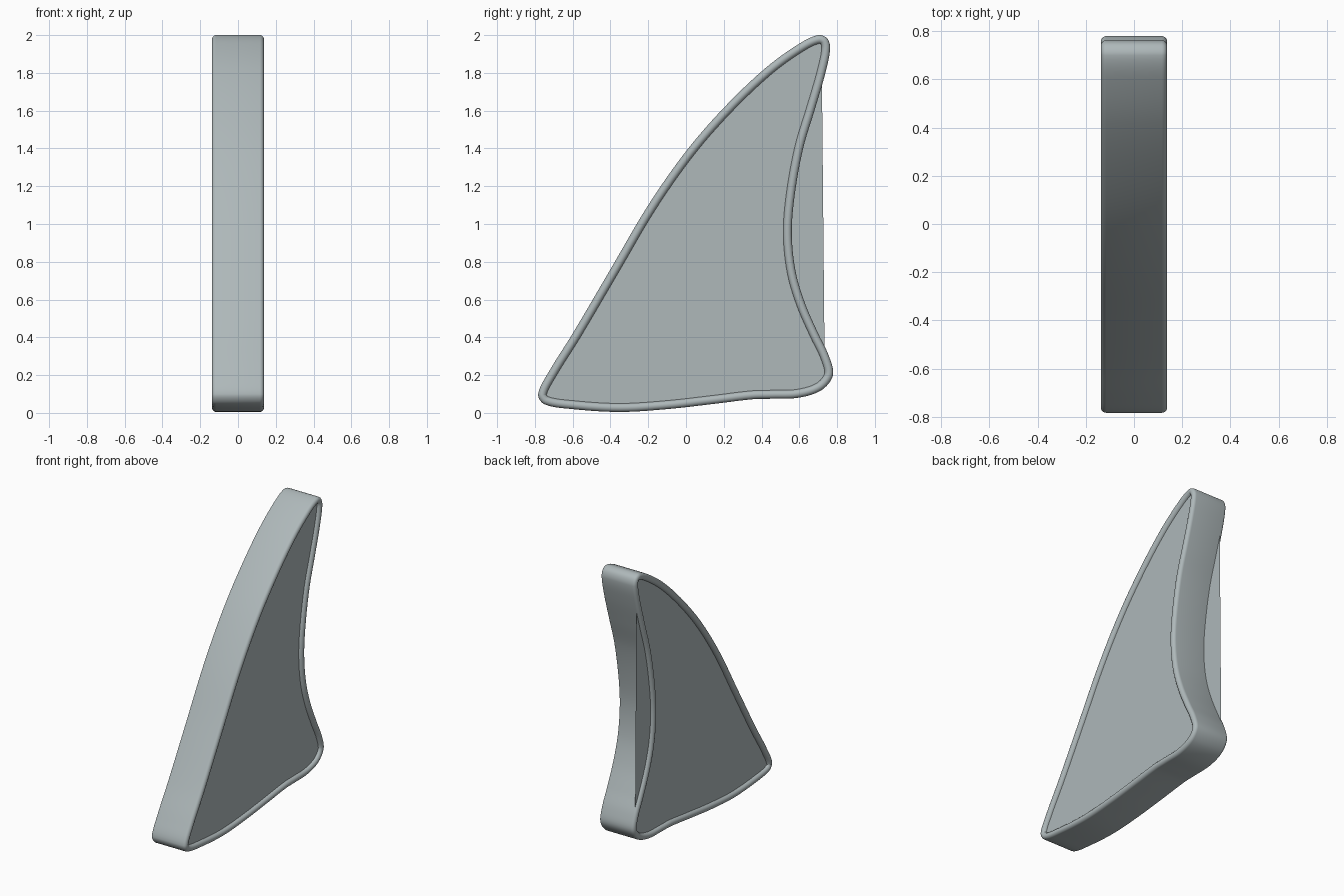
import bpy, bmesh, math
from mathutils import Vector
from mathutils.geometry import convex_hull_2d

if "Cube" in bpy.data.objects:
    bpy.data.objects.remove(bpy.data.objects["Cube"])

# Fin outline (y, z), anticlockwise
P = [Vector(p) for p in [
    (-.783, .10), (-.75, .046), (-.6, .02), (-.35, .005), (-.1, .02), (.15, .048),
    (.35, .072), (.45, .075), (.6, .081), (.72, .122), (.778, .2), (.757, .3),
    (.70, .42), (.63, .58), (.58, .75), (.56, .95), (.575, 1.15), (.62, 1.4),
    (.68, 1.6), (.738, 1.8), (.763, 1.93), (.747, 1.983), (.70, 2.0), (.60, 1.955),
    (.42, 1.825), (.2, 1.615), (0, 1.385), (-.2, 1.1), (-.4, .76), (-.6, .42), (-.725, .22)]]
STEPS = 6
PANEL_X, BEAD = .115, .0225

grey = bpy.data.materials.new("blue_grey")
grey.diffuse_color = (.425, .48, .49, 1)
grey.use_nodes = True
grey.node_tree.nodes["Principled BSDF"].inputs["Base Color"].default_value = grey.diffuse_color


def smooth_loop(pts):
    n = len(pts)
    tan = []
    for i in range(n):
        a, b, c = pts[i - 1], pts[i], pts[(i + 1) % n]
        tan.append((c - a) / ((b - a).length + (c - b).length))
    out = []
    for i in range(n):
        j = (i + 1) % n
        d = (pts[j] - pts[i]).length
        for k in range(STEPS):
            t = k / STEPS
            out.append(pts[i] * (2*t**3 - 3*t*t + 1) + tan[i] * d * (t**3 - 2*t*t + t)
                       + pts[j] * (3*t*t - 2*t**3) + tan[j] * d * (t**3 - t*t))
    return out


def inset(pts, dist):
    out = []
    for i, p in enumerate(pts):
        d = (pts[(i + 1) % len(pts)] - pts[i - 1]).normalized()
        out.append(p + Vector((-d.y, d.x)) * dist)
    return out


def make_object(name, bm):
    me = bpy.data.meshes.new(name)
    bm.to_mesh(me)
    bm.free()
    me.materials.append(grey)
    ob = bpy.data.objects.new(name, me)
    bpy.context.collection.objects.link(ob)
    bpy.context.view_layer.objects.active = ob
    ob.select_set(True)
    bpy.ops.object.shade_smooth_by_angle(angle=math.radians(35))
    ob.select_set(False)


def panel(name, pts, x):
    bm = bmesh.new()
    f = bm.faces.new([bm.verts.new((x, p.x, p.y)) for p in pts])
    f.normal_update()
    if f.normal.x * x < 0:
        f.normal_flip()
    bmesh.ops.triangulate(bm, faces=[f])
    make_object(name, bm)


outline = smooth_loop(P)

# Outer wall with a rounded raised bead along both rims
arc = [(BEAD * (1 - math.cos(math.pi * k / 10)), PANEL_X + BEAD * math.sin(math.pi * k / 10))
       for k in range(11)]
section = [(d, -x) for d, x in reversed(arc)] + arc
bm = bmesh.new()
rings = [[bm.verts.new((x, p.x, p.y)) for p in inset(outline, d)] for d, x in section]
n = len(outline)
for a, b in zip(rings, rings[1:]):
    for i in range(n):
        j = (i + 1) % n
        bm.faces.new((a[i], a[j], b[j], b[i]))
make_object("fin_rim", bm)

# Recessed side panels; the left one bridges straight across the hollow back edge
inner = inset(outline, 2 * BEAD)
panel("right_panel", inner, PANEL_X)
panel("left_panel", [inner[i] for i in convex_hull_2d(inner)], -PANEL_X)
